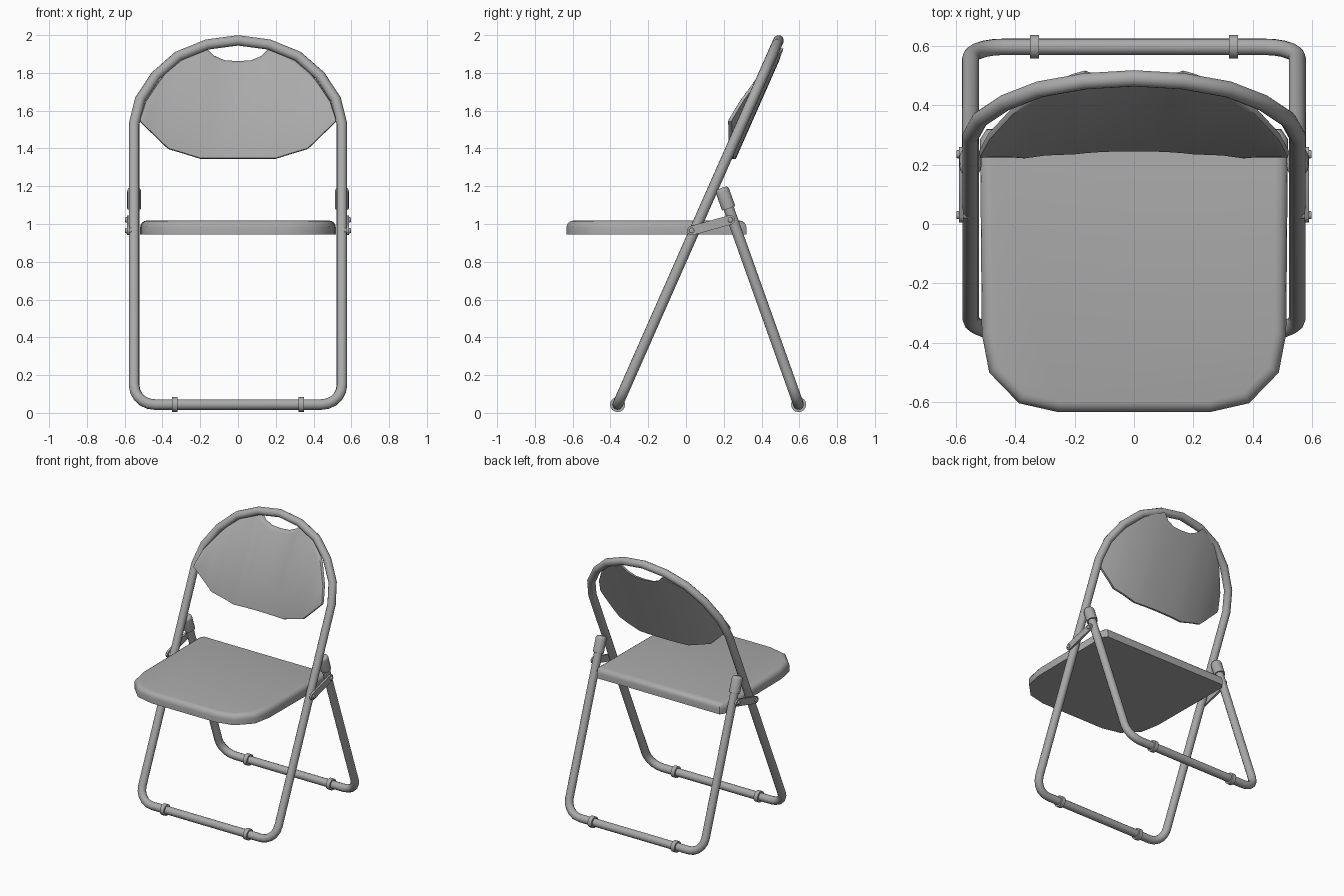
import bpy, bmesh, math
from mathutils import Vector

if "Cube" in bpy.data.objects:
    bpy.data.objects.remove(bpy.data.objects["Cube"])

# Single grey finish
grey = bpy.data.materials.new("grey_metal")
grey.use_nodes = True
COLOUR = (0.4, 0.4, 0.4, 1)
grey.diffuse_color = COLOUR
grey.node_tree.nodes["Principled BSDF"].inputs["Base Color"].default_value = COLOUR

TUBE_X, TUBE_R = 0.55, 0.028
FRONT_FOOT, REAR_FOOT = Vector((0, -0.362, 0.044)), Vector((0, 0.596, 0.044))
FRONT_TOP, REAR_TOP = Vector((0, 0.49, 1.972)), Vector((0, 0.195, 1.17))


def finish(obj, angle=40):
    obj.data.materials.append(grey)
    bpy.ops.object.select_all(action="DESELECT")
    obj.select_set(True)
    bpy.context.view_layer.objects.active = obj
    bpy.ops.object.shade_smooth_by_angle(angle=math.radians(angle))
    return obj


def from_bmesh(name, bm, angle=40):
    bmesh.ops.recalc_face_normals(bm, faces=bm.faces[:])
    mesh = bpy.data.meshes.new(name)
    bm.to_mesh(mesh)
    bm.free()
    obj = bpy.data.objects.new(name, mesh)
    bpy.context.collection.objects.link(obj)
    return finish(obj, angle)


def tube(name, points, closed):
    curve = bpy.data.curves.new(name, "CURVE")
    curve.dimensions = "3D"
    curve.bevel_depth, curve.bevel_resolution = TUBE_R, 4
    spline = curve.splines.new("POLY")
    spline.points.add(len(points) - 1)
    for p, co in zip(spline.points, points):
        p.co = (*co, 1)
    spline.use_cyclic_u = closed
    temp = bpy.data.objects.new(name + "_path", curve)
    bpy.context.collection.objects.link(temp)
    graph = bpy.context.evaluated_depsgraph_get()
    mesh = bpy.data.meshes.new_from_object(temp.evaluated_get(graph))
    bpy.data.objects.remove(temp)
    mesh.name = name
    mesh.materials.clear()
    obj = bpy.data.objects.new(name, mesh)
    bpy.context.collection.objects.link(obj)
    return finish(obj, 50)


def rod(name, start, end, radius, round_end=0.0):
    """Cylinder between two points, optionally with a rounded far end."""
    start, end = Vector(start), Vector(end)
    axis = end - start
    bm = bmesh.new()
    bmesh.ops.create_cone(bm, cap_ends=True, segments=16, radius1=radius,
                          radius2=radius, depth=axis.length)
    if round_end:
        rim = [e for e in bm.edges if all(v.co.z > 0 for v in e.verts)]
        bmesh.ops.bevel(bm, geom=rim, offset=round_end, segments=3,
                        profile=0.5, affect="EDGES")
    turn = axis.to_track_quat("Z", "Y").to_matrix()
    bmesh.ops.rotate(bm, verts=bm.verts[:], matrix=turn)
    bmesh.ops.translate(bm, verts=bm.verts[:], vec=(start + end) / 2)
    return from_bmesh(name, bm)


def leg_side(foot, top):
    """Rounded lower corner, from the cross bar up the +x leg."""
    up = (top - foot).normalized()
    r = 0.11
    side = []
    for i in range(6):
        a = math.radians(18 * i)
        side.append(foot + up * r * (1 - math.cos(a))
                    + Vector((TUBE_X - r + r * math.sin(a), 0, 0)))
    return side


def mirrored(points):
    return [Vector((-p.x, p.y, p.z)) for p in reversed(points)]


# Front frame: closed loop with a faceted arch
lean = (FRONT_TOP.y - FRONT_FOOT.y) / (FRONT_TOP.z - FRONT_FOOT.z)


def lean_y(z):
    return FRONT_FOOT.y + lean * (z - FRONT_FOOT.z)


arch = [(TUBE_X, 1.53), (0.518, 1.66), (0.435, 1.785), (0.318, 1.888), (0.165, 1.95)]
half = leg_side(FRONT_FOOT, FRONT_TOP) + [Vector((x, lean_y(z), z)) for x, z in arch]
tube("front_frame", half + [FRONT_TOP] + mirrored(half), True)

# Rear frame: open U
half = leg_side(REAR_FOOT, REAR_TOP) + [REAR_TOP + Vector((TUBE_X, 0, 0))]
tube("rear_frame", mirrored(half) + half, False)

# Seat: slab with a rounded upper rim
right = [(0.255, -0.633), (0.387, -0.603), (0.487, -0.5), (0.512, -0.37),
         (0.518, 0.285), (0.495, 0.32)]
outline = right + [(-x, y) for x, y in reversed(right)]
bm = bmesh.new()
base = bm.faces.new([bm.verts.new((x, y, 0.945)) for x, y in outline])
ext = bmesh.ops.extrude_face_region(bm, geom=[base], use_keep_orig=True)
bmesh.ops.translate(bm, vec=(0, 0, 0.073),
                    verts=[v for v in ext["geom"] if isinstance(v, bmesh.types.BMVert)])
rim = [e for e in bm.edges if all(v.co.z > 1 for v in e.verts)]
bmesh.ops.bevel(bm, geom=rim, offset=0.036, segments=4, profile=0.5, affect="EDGES")
from_bmesh("seat", bm)

# Backrest: curved panel with a hand-hold notch; columns of x, lower z, upper z
columns = [(0, 1.345, 1.862), (0.07, 1.345, 1.867), (0.125, 1.345, 1.89),
           (0.165, 1.345, 1.93), (0.2, 1.345, 1.917), (0.3, 1.376, 1.868),
           (0.37, 1.397, 1.808), (0.412, 1.437, 1.767), (0.49, 1.513, 1.652),
           (0.52, 1.543, 1.56)]
columns = [(-x, lo, hi) for x, lo, hi in reversed(columns[1:])] + columns


def panel_point(x, z):
    return (x, lean_y(z) + 0.025 - 0.1 * (abs(x) / 0.5) ** 2.5, z)


bm = bmesh.new()
pairs = [[bm.verts.new(panel_point(x, z)) for z in (lo, hi)] for x, lo, hi in columns]
front = [bm.faces.new((a[0], b[0], b[1], a[1])) for a, b in zip(pairs, pairs[1:])]
rim = [e for e in bm.edges if e.is_boundary]
ext = bmesh.ops.extrude_face_region(bm, geom=front, use_keep_orig=True)
bmesh.ops.translate(bm, vec=(0, 0.026, 0),
                    verts=[v for v in ext["geom"] if isinstance(v, bmesh.types.BMVert)])
bmesh.ops.bevel(bm, geom=rim, offset=0.016, segments=2, profile=0.5,
                affect="EDGES", clamp_overlap=True)
from_bmesh("backrest", bm)

# Paired fittings
rear_up = (REAR_TOP - REAR_FOOT).normalized()
pivots = [Vector((0, 0.03, 0.965)), Vector((0, 0.235, 1.022))]
for side, s in (("left", 1), ("right", -1)):
    x = Vector((s, 0, 0))

    # Foot clips on both cross bars
    for where, foot in (("front", FRONT_FOOT), ("rear", REAR_FOOT)):
        rod(f"{where}_{side}_clip", foot + x * 0.32, foot + x * 0.35, 0.04)

    # End cap on the rear leg
    tip = REAR_TOP + x * TUBE_X + rear_up * 0.022
    rod(f"{side}_leg_cap", tip - rear_up * 0.115, tip, 0.037, 0.018)

    # Hinge link with rounded ends
    along = (pivots[1] - pivots[0]).normalized()
    across = Vector((0, -along.z, along.y))
    bm = bmesh.new()
    ring = []
    for centre, start in ((pivots[1], -90), (pivots[0], 90)):
        for i in range(7):
            a = math.radians(start + 30 * i)
            ring.append(bm.verts.new(centre + x * 0.574
                        + (along * math.cos(a) + across * math.sin(a)) * 0.025))
    plate = bm.faces.new(ring)
    ext = bmesh.ops.extrude_face_region(bm, geom=[plate], use_keep_orig=True)
    bmesh.ops.translate(bm, vec=x * 0.014,
                        verts=[v for v in ext["geom"] if isinstance(v, bmesh.types.BMVert)])
    from_bmesh(f"{side}_hinge_link", bm)

    # Rivets through the link ends
    for where, p in zip(("front", "rear"), pivots):
        rod(f"{side}_{where}_rivet", p + x * 0.54, p + x * 0.598, 0.014, 0.005)
